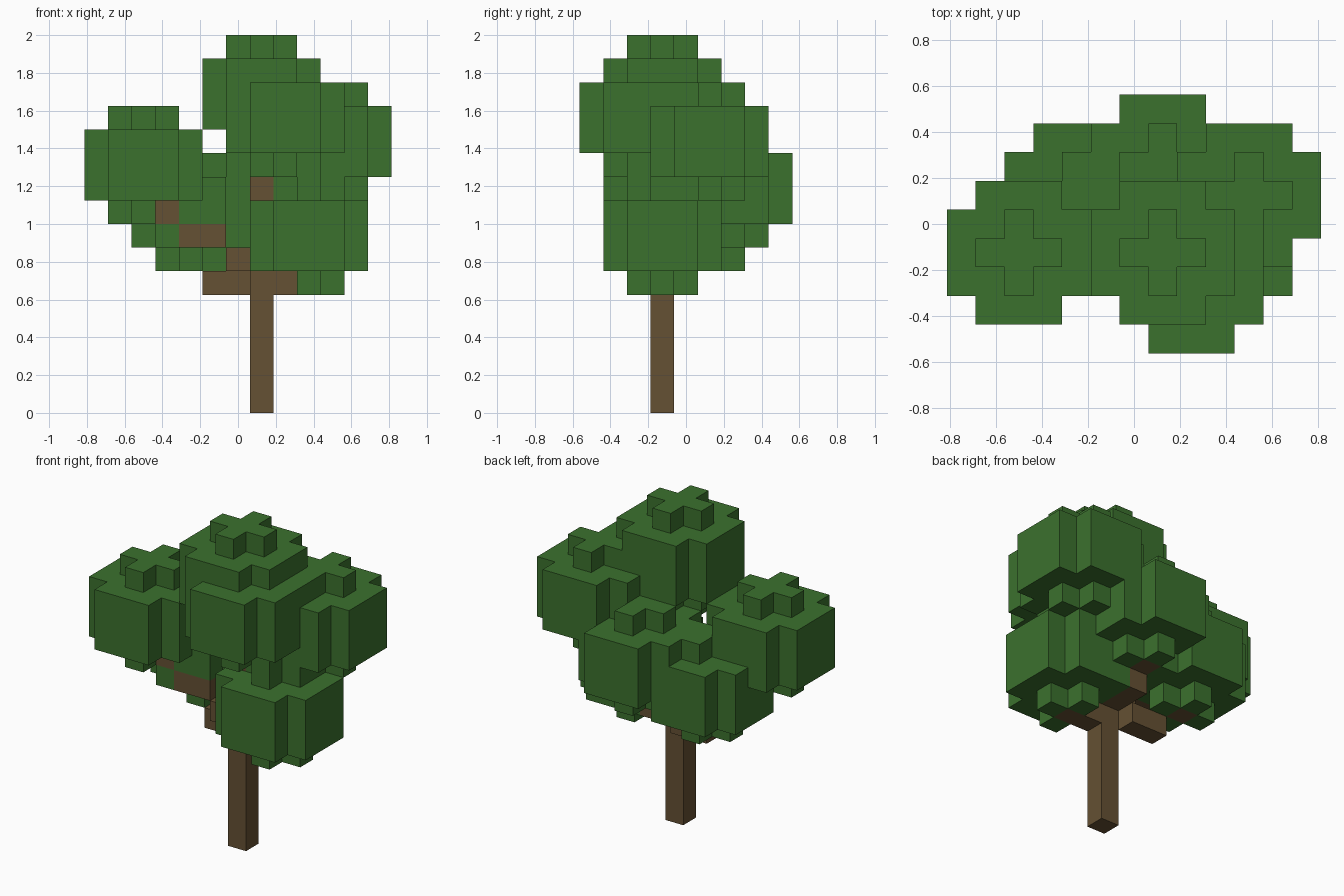
import bpy
import bmesh
from mathutils import Vector

cube = bpy.data.objects.get("Cube")
if cube:
    bpy.data.objects.remove(cube, do_unlink=True)

UNIT = 0.125
ORIGIN = Vector((-6.5, -4.5, 0)) * UNIT


def make_material(name, rgb):
    mat = bpy.data.materials.new(name)
    mat.use_nodes = True
    color = (*rgb, 1)
    mat.diffuse_color = color
    mat.node_tree.nodes["Principled BSDF"].inputs["Base Color"].default_value = color
    return mat


bark = make_material("bark_brown", (0.130, 0.082, 0.033))
leaf = make_material("leaf_green", (0.044, 0.165, 0.027))


def leaf_ball(cx, cy, cz):
    """Rounded block ball: three wide layers with a plus-shaped cap above and below."""
    cells = set()
    span = range(-2, 3)
    for x in span:
        for y in span:
            for z in span:
                if abs(z) == 2:
                    inside = abs(x) + abs(y) <= 1
                else:
                    inside = abs(x) + abs(y) < 4
                if inside:
                    cells.add((cx + x, cy + y, cz + z))
    return cells


# Wood: a straight trunk and stepped branches
parts = {
    "trunk": ({(7, 3, z) for z in range(13)}, bark),
    "right_branch": ({(6, 3, 6), (5, 3, 7), (4, 3, 7), (3, 3, 8), (2, 3, 9)}, bark),
    "back_right_branch": ({(6, 4, 5), (5, 4, 5), (4, 5, 6), (4, 5, 7)}, bark),
    "back_branch": ({(7, 4, 6), (7, 5, 6), (7, 6, 7), (7, 6, 8)}, bark),
    "left_branch": ({(8, 3, 5), (9, 3, 5), (9, 3, 6)}, bark),
}

# Foliage: one ball at the end of each branch
balls = {
    "top_foliage": (7, 3, 13),
    "front_foliage": (8, 2, 12),
    "left_foliage": (10, 5, 11),
    "right_foliage": (2, 3, 10),
    "back_foliage": (7, 6, 9),
    "back_right_foliage": (4, 5, 8),
    "lower_left_foliage": (9, 3, 7),
}
for name, centre in balls.items():
    parts[name] = (leaf_ball(*centre), leaf)

# Earlier parts keep any shared cell, so wood shows through the leaves
filled = set()
for name, (cells, mat) in parts.items():
    cells -= filled
    filled |= cells


def build(name, cells, mat):
    """Make the outer skin of a group of cells, with flat areas merged."""
    bm = bmesh.new()
    for cell in cells:
        middle = Vector(cell) + Vector((0.5, 0.5, 0.5))
        for axis in range(3):
            for sign in (-1, 1):
                normal = Vector((0, 0, 0))
                normal[axis] = sign
                neighbour = tuple(int(c + n) for c, n in zip(cell, normal))
                if neighbour in filled:
                    continue
                u = Vector((0, 0, 0))
                u[(axis + 1) % 3] = 0.5
                v = normal.cross(u)
                centre = middle + normal / 2
                corners = (centre - u - v, centre + u - v, centre + u + v, centre - u + v)
                bm.faces.new([bm.verts.new(p * UNIT + ORIGIN) for p in corners])
    bmesh.ops.remove_doubles(bm, verts=bm.verts, dist=0.001)
    bmesh.ops.dissolve_limit(bm, angle_limit=0.01, verts=bm.verts, edges=bm.edges)
    mesh = bpy.data.meshes.new(name)
    bm.to_mesh(mesh)
    bm.free()
    mesh.materials.append(mat)
    bpy.context.collection.objects.link(bpy.data.objects.new(name, mesh))


for name, (cells, mat) in parts.items():
    build(name, cells, mat)
